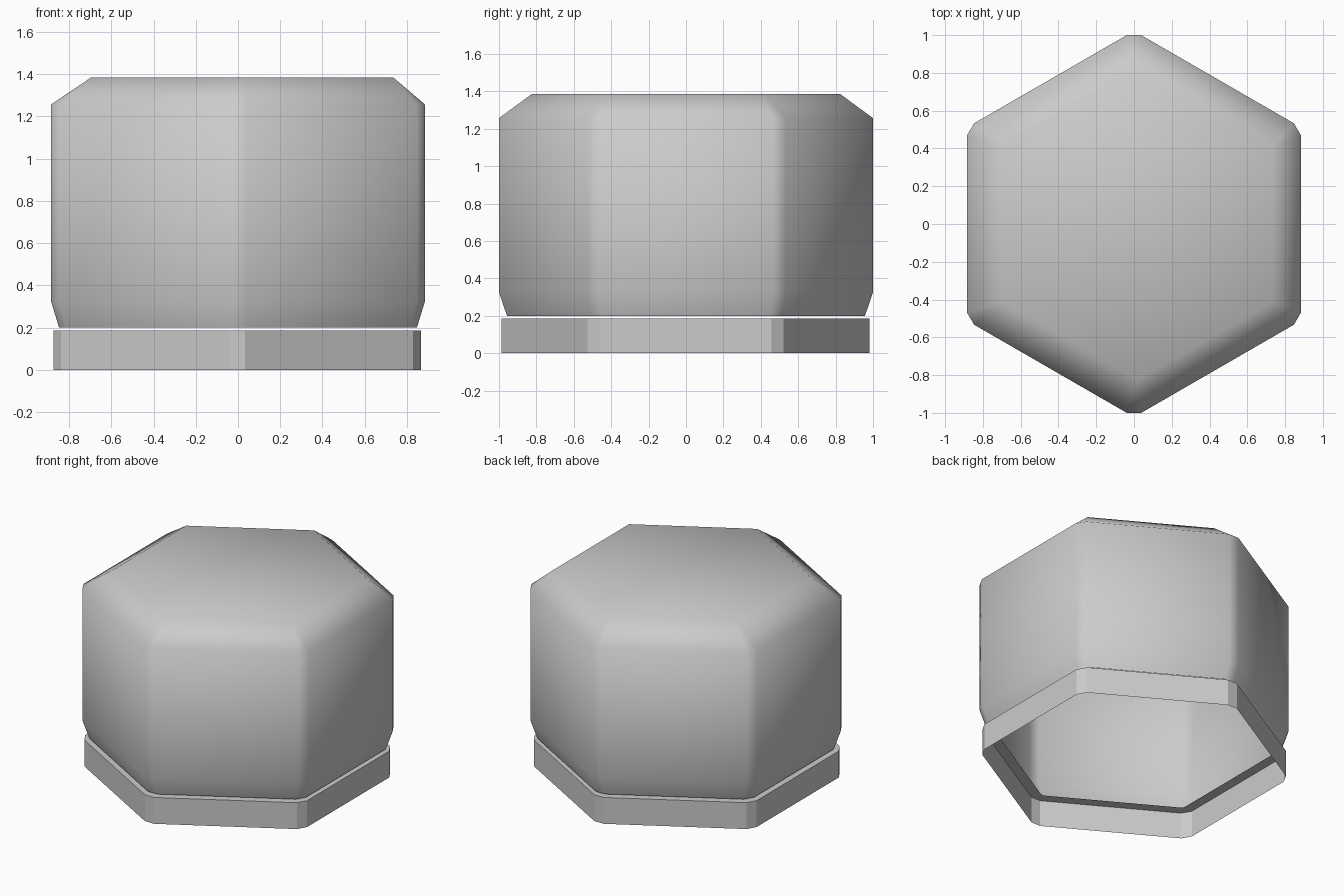
import bpy, bmesh, math

cube = bpy.data.objects.get("Cube")
if cube:
    bpy.data.objects.remove(cube)

grey = bpy.data.materials.new("plain_grey")
grey.use_nodes = True
colour = (0.6, 0.6, 0.6, 1)
grey.diffuse_color = colour
grey.node_tree.nodes["Principled BSDF"].inputs["Base Color"].default_value = colour


def hexagon(apothem, cut, z, cx=0, cy=0):
    """Six-sided outline with a point at the front; each corner is cut to a short flat."""
    points = []
    half = apothem * math.tan(math.pi / 6) - cut
    for i in range(6):
        a = i * math.pi / 3
        for t in (-half, half):
            points.append((cx + apothem * math.cos(a) - t * math.sin(a),
                           cy + apothem * math.sin(a) + t * math.cos(a), z))
    return points


def loft(name, outlines, close_top, smooth):
    bm = bmesh.new()
    rings = [[bm.verts.new(p) for p in outline] for outline in outlines]
    for low, high in zip(rings, rings[1:]):
        for i in range(len(low)):
            j = (i + 1) % len(low)
            bm.faces.new((low[i], low[j], high[j], high[i]))
    if close_top:
        bm.faces.new(rings[-1])
    bmesh.ops.remove_doubles(bm, verts=bm.verts, dist=0.001)
    for face in bm.faces:
        face.smooth = smooth
    mesh = bpy.data.meshes.new(name)
    bm.to_mesh(mesh)
    bm.free()
    mesh.materials.append(grey)
    obj = bpy.data.objects.new(name, mesh)
    bpy.context.collection.objects.link(obj)
    return obj


# Hollow cap: narrowed open rim, straight walls, sloped shoulder, flat top
loft("cap", [
    hexagon(0.847, 0.042, 0.2),
    hexagon(0.885, 0.044, 0.325),
    hexagon(0.885, 0.044, 1.257),
    hexagon(0.715, 0, 1.385, cx=0.02),
], close_top=True, smooth=True)

# Open base band with a flat inward lip on its upper edge
loft("base_band", [
    hexagon(0.87, 0.042, 0, -0.004, -0.003),
    hexagon(0.87, 0.042, 0.187, -0.004, -0.003),
    hexagon(0.8, 0.012, 0.187, -0.004, -0.003),
], close_top=False, smooth=False)
